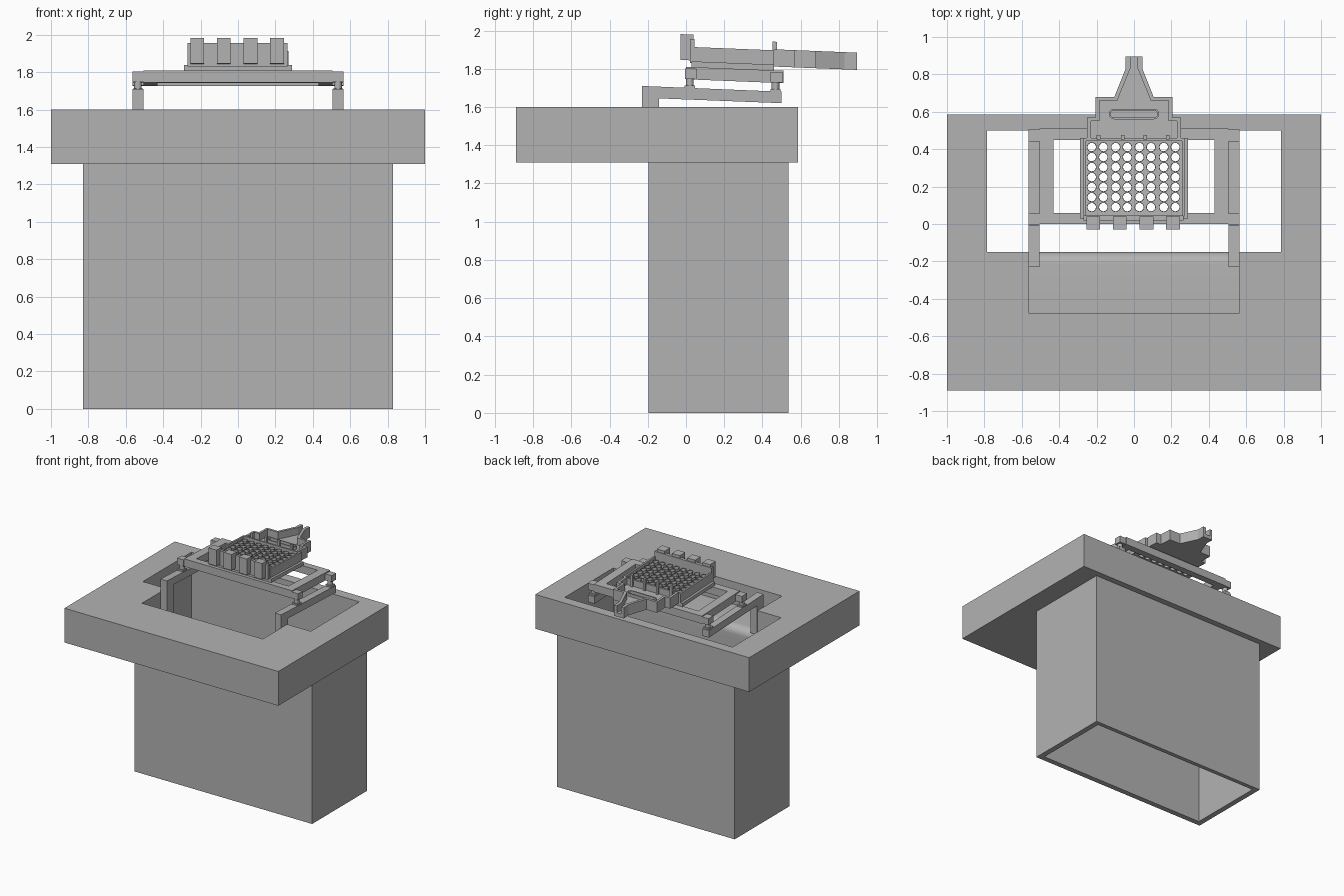
import bpy
import bmesh
import math
from mathutils import Vector

if "Cube" in bpy.data.objects:
    bpy.data.objects.remove(bpy.data.objects["Cube"], do_unlink=True)

SLOPE = 0.04  # backward tilt of the upper assembly

grey = bpy.data.materials.new("plain_grey")
grey.use_nodes = True
grey.diffuse_color = (0.45, 0.45, 0.45, 1)
grey.node_tree.nodes["Principled BSDF"].inputs["Base Color"].default_value = (0.45, 0.45, 0.45, 1)


def finish(name, bm, tilt=False):
    if tilt:
        for v in bm.verts:
            v.co.z -= SLOPE * v.co.y
    bmesh.ops.recalc_face_normals(bm, faces=bm.faces)
    mesh = bpy.data.meshes.new(name)
    bm.to_mesh(mesh)
    bm.free()
    mesh.materials.append(grey)
    obj = bpy.data.objects.new(name, mesh)
    bpy.context.collection.objects.link(obj)
    return obj


def add_prism(bm, pts, lo, hi, axis="z"):
    """Extrude a 2D outline along z (xy points) or x (yz points)."""
    def place(p, h):
        return (p[0], p[1], h) if axis == "z" else (h, p[0], p[1])
    bottom = [bm.verts.new(place(p, lo)) for p in pts]
    top = [bm.verts.new(place(p, hi)) for p in pts]
    bm.faces.new(bottom)
    bm.faces.new(top)
    n = len(pts)
    for i in range(n):
        j = (i + 1) % n
        bm.faces.new((bottom[i], bottom[j], top[j], top[i]))


def prism(name, pts, lo, hi, axis="z", tilt=False):
    bm = bmesh.new()
    add_prism(bm, pts, lo, hi, axis)
    return finish(name, bm, tilt)


def box(name, x, y, z, tilt=False):
    pts = [(x[0], y[0]), (x[1], y[0]), (x[1], y[1]), (x[0], y[1])]
    return prism(name, pts, z[0], z[1], tilt=tilt)


def circle(cx, cy, r, n=16):
    return [(cx + r * math.cos(math.tau * i / n), cy + r * math.sin(math.tau * i / n)) for i in range(n)]


def cut(target, cutter):
    mod = target.modifiers.new("cut", "BOOLEAN")
    mod.operation = "DIFFERENCE"
    mod.solver = "EXACT"
    mod.object = cutter
    bpy.context.view_layer.objects.active = target
    bpy.ops.object.modifier_apply(modifier=mod.name)
    bpy.data.objects.remove(cutter, do_unlink=True)


# Table slab and hollow pedestal, with one shaft through both
slab = box("table_slab", (-1, 1), (-0.89, 0.585), (1.31, 1.6))
pedestal = box("pedestal_sleeve", (-0.83, 0.83), (-0.195, 0.535), (0, 1.31))
for part in (slab, pedestal):
    cut(part, box("shaft_cutter", (-0.785, 0.785), (-0.15, 0.5), (-0.2, 1.8)))

# Front recess in the slab with a rounded inner lip
lip = [(-0.215 + 0.065 * math.sin(a), 1.345 + 0.065 * math.cos(a))
       for a in (math.pi / 2 * i / 8 for i in range(9))]
recess = [(-0.475, 1.7), (-0.475, 1.41)] + lip + [(-0.1, 1.345), (-0.1, 1.7)]
cut(slab, prism("recess_cutter", recess, -0.565, 0.565, "x"))

# Support arms, joints and corner blocks
arm = [(-0.23, 1.40), (-0.23, 1.71), (0.5, 1.68), (0.5, 1.62), (-0.14, 1.645), (-0.14, 1.40)]
for s, side in ((1, "left"), (-1, "right")):
    xs = sorted((s * 0.505, s * 0.565))
    prism(side + "_arm", arm, xs[0], xs[1], "x")
    for y, end in ((0.02, "front"), (0.468, "back")):
        prism(f"{side}_{end}_joint", circle(s * 0.535, y, 0.02), 1.69, 1.75, tilt=True)
        box(f"{side}_{end}_joint_collar", sorted((s * 0.508, s * 0.562)), (y - 0.027, y + 0.027),
            (1.695, 1.713), True)
        box(f"{side}_{end}_corner_block", xs, (y - 0.026, y + 0.037), (1.747, 1.802), True)
    box(side + "_frame_beam", sorted((s * 0.43, s * 0.505)), (0.06, 0.45), (1.745, 1.81), True)

# Cross beams of the carrier frame
for end, y in (("front", (0, 0.06)), ("back", (0.45, 0.51))):
    box(end + "_frame_beam", (-0.505, 0.505), y, (1.745, 1.81), True)

# Rack base plate pierced by a grid of holes
columns = [c + d for c in (-0.195, -0.067, 0.06, 0.19) for d in (-0.031, 0.031)]
spots = [(x, 0.09 + 0.0535 * row) for x in columns for row in range(7)]
plate = box("rack_base", (-0.29, 0.29), (0.03, 0.46), (1.81, 1.84), True)
bm = bmesh.new()
for x, y in spots:
    add_prism(bm, circle(x, y, 0.0235), 1.7, 1.95)
cut(plate, finish("hole_cutter", bm))

# Tubes rising round each hole
bm = bmesh.new()
for x, y in spots:
    rings = [[bm.verts.new((px, py, z)) for px, py in circle(x, y, r)]
             for r, z in ((0.0262, 1.835), (0.0262, 1.9), (0.0225, 1.9), (0.0225, 1.835))]
    for k in range(4):
        a, b = rings[k], rings[(k + 1) % 4]
        for i in range(16):
            j = (i + 1) % 16
            bm.faces.new((a[i], a[j], b[j], b[i]))
finish("rack_tubes", bm, True)

# Rack walls and dividers between tube pairs
for s, side in ((1, "left"), (-1, "right")):
    box(side + "_rack_wall", sorted((s * 0.256, s * 0.27)), (0.04, 0.46), (1.83, 1.915), True)
box("back_rack_wall", (-0.256, 0.256), (0.445, 0.46), (1.83, 1.915), True)
box("front_rack_wall", (-0.27, 0.265), (0.02, 0.045), (1.83, 1.957), True)

# Front tabs and rear pins
for i, x in enumerate((-0.218, -0.076, 0.066, 0.208)):
    box(f"front_tab_{i + 1}", (x - 0.037, x + 0.037), (-0.03, 0.04), (1.845, 1.98), True)
for i, x in enumerate((-0.19, -0.06, 0.06, 0.18)):
    box(f"rear_pin_{i + 1}", (x - 0.01, x + 0.01), (0.452, 0.475), (1.84, 1.96), True)

# Funnel tray behind the rack: floor plus raised rim, open at the spout
outer = [(0.25, 0.46), (0.25, 0.57), (0.205, 0.57), (0.205, 0.68), (0.105, 0.68), (0.045, 0.83), (0.045, 0.895)]
inner = [(0.23, 0.46), (0.23, 0.55), (0.185, 0.55), (0.185, 0.66), (0.09, 0.66), (0.02, 0.83), (0.02, 0.895)]
floor = outer + [(-x, y) for x, y in reversed(outer)]
prism("funnel_floor", floor, 1.83, 1.86, tilt=True)
for s, side in ((1, "left"), (-1, "right")):
    rim = [(s * x, y) for x, y in outer + inner[::-1]]
    prism(side + "_funnel_rim", rim, 1.85, 1.92, tilt=True)


# Rounded slot collar on the funnel floor
def pill(half, r):
    pts = []
    for c, start in ((half, -math.pi / 2), (-half, math.pi / 2)):
        pts += [(c + r * math.cos(start + math.pi * i / 8), 0.588 + r * math.sin(start + math.pi * i / 8))
                for i in range(9)]
    return pts


collar = prism("slot_collar", pill(0.107, 0.028), 1.855, 1.885, tilt=True)
cut(collar, prism("slot_cutter", pill(0.107, 0.018), 1.7, 2.0))

# Smooth the rounded parts, keep hard edges
for obj in bpy.context.scene.objects:
    if obj.type == "MESH" and any(k in obj.name for k in ("tubes", "joint", "slab", "collar")):
        bpy.ops.object.select_all(action="DESELECT")
        obj.select_set(True)
        bpy.context.view_layer.objects.active = obj
        bpy.ops.object.shade_smooth_by_angle(angle=math.radians(30))
